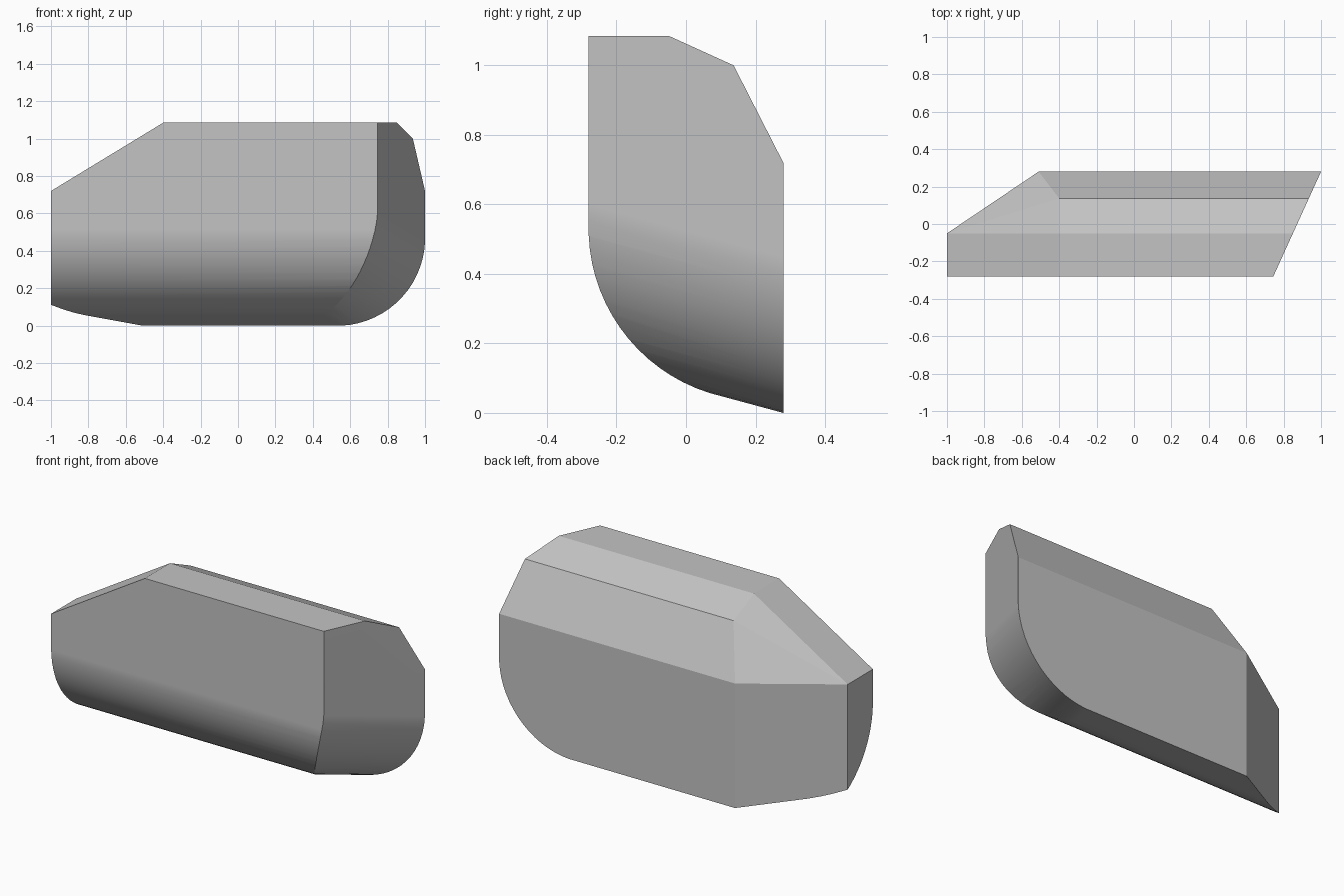
import bpy, bmesh
from math import sin, cos, pi
from mathutils import Vector

cube = bpy.data.objects.get("Cube")
if cube:
    bpy.data.objects.remove(cube, do_unlink=True)

STEPS = 16
HALF_DEPTH, TOP, SHOULDER = 0.28, 1.085, 0.72
INSIDE = Vector((0, 0, 0.5))
ALONG_X, UP = Vector((1, 0, 0)), Vector((0, 0, 1))


def slice_off(bm, point, u, v):
    """Trim the block by the plane through point spanned by u and v."""
    point = Vector(point)
    normal = Vector(u).cross(Vector(v)).normalized()
    if (point - INSIDE).dot(normal) < 0:
        normal = -normal
    geom = bm.verts[:] + bm.edges[:] + bm.faces[:]
    bmesh.ops.bisect_plane(bm, geom=geom, dist=1e-5, plane_co=point,
                           plane_no=normal, clear_outer=True)
    rim = [e for e in bm.edges if e.is_boundary]
    if rim:
        bmesh.ops.holes_fill(bm, edges=rim, sides=0)


def slice_through(bm, a, b, c):
    a, b, c = Vector(a), Vector(b), Vector(c)
    slice_off(bm, a, b - a, c - a)


# Oversized starting block
bm = bmesh.new()
bmesh.ops.create_cube(bm, size=1)
low, high = Vector((-1, -HALF_DEPTH, -0.1)), Vector((1.1, HALF_DEPTH, TOP))
for vert in bm.verts:
    vert.co = Vector(h if c > 0 else l for c, l, h in zip(vert.co, low, high))

# Rounded front-to-underside edge, ending in the sloping underside
radius, turn = 0.496, 1.307
for i in range(1, STEPS + 1):
    a = turn * i / STEPS
    slice_off(bm, (0, 0.216 - radius * cos(a), 0.531 - radius * sin(a)),
              ALONG_X, (0, sin(a), -cos(a)))

# Slanted left end, rounding into the underside
slant, radius = Vector((-0.255, -0.56, 0.151)), 0.47
for i in range(STEPS):
    a = pi / 2 * i / STEPS
    slice_off(bm, (1 - radius + radius * cos(a), HALF_DEPTH, radius - radius * sin(a)),
              slant, (-sin(a), 0, -cos(a)))

# Corner points of the upper facets
ridge = Vector((-0.4, -0.05, TOP))
crease = Vector((-0.4, 0.137, 1.0))
back_corner = Vector((-0.51, HALF_DEPTH, SHOULDER))
end_corner = Vector((-1, -0.05, SHOULDER))

# Two bevels along the upper back
slice_off(bm, ridge, ALONG_X, crease - ridge)
slice_off(bm, crease, ALONG_X, back_corner - crease)

# Vertical back corner, sloping right end and the facets between them
slice_off(bm, end_corner, back_corner - end_corner, UP)
slice_off(bm, ridge, end_corner - ridge, (0, 1, 0))
slice_through(bm, ridge, crease, end_corner)
slice_through(bm, crease, back_corner, end_corner)

bmesh.ops.remove_doubles(bm, verts=bm.verts[:], dist=0.0005)
bmesh.ops.recalc_face_normals(bm, faces=bm.faces[:])

mesh = bpy.data.meshes.new("faceted_shell")
bm.to_mesh(mesh)
bm.free()
shell = bpy.data.objects.new("faceted_shell", mesh)
bpy.context.collection.objects.link(shell)

# Plain grey
grey = bpy.data.materials.new("light_grey")
grey.use_nodes = True
colour = (0.55, 0.55, 0.55, 1)
grey.diffuse_color = colour
for node in grey.node_tree.nodes:
    if node.type == 'BSDF_PRINCIPLED':
        node.inputs["Base Color"].default_value = colour
mesh.materials.append(grey)

# Smooth the rounded edges, keep the facets crisp
bpy.ops.object.select_all(action='DESELECT')
shell.select_set(True)
bpy.context.view_layer.objects.active = shell
bpy.ops.object.shade_smooth_by_angle(angle=0.26)
weighted = shell.modifiers.new("even_shading", 'WEIGHTED_NORMAL')
weighted.keep_sharp = True
